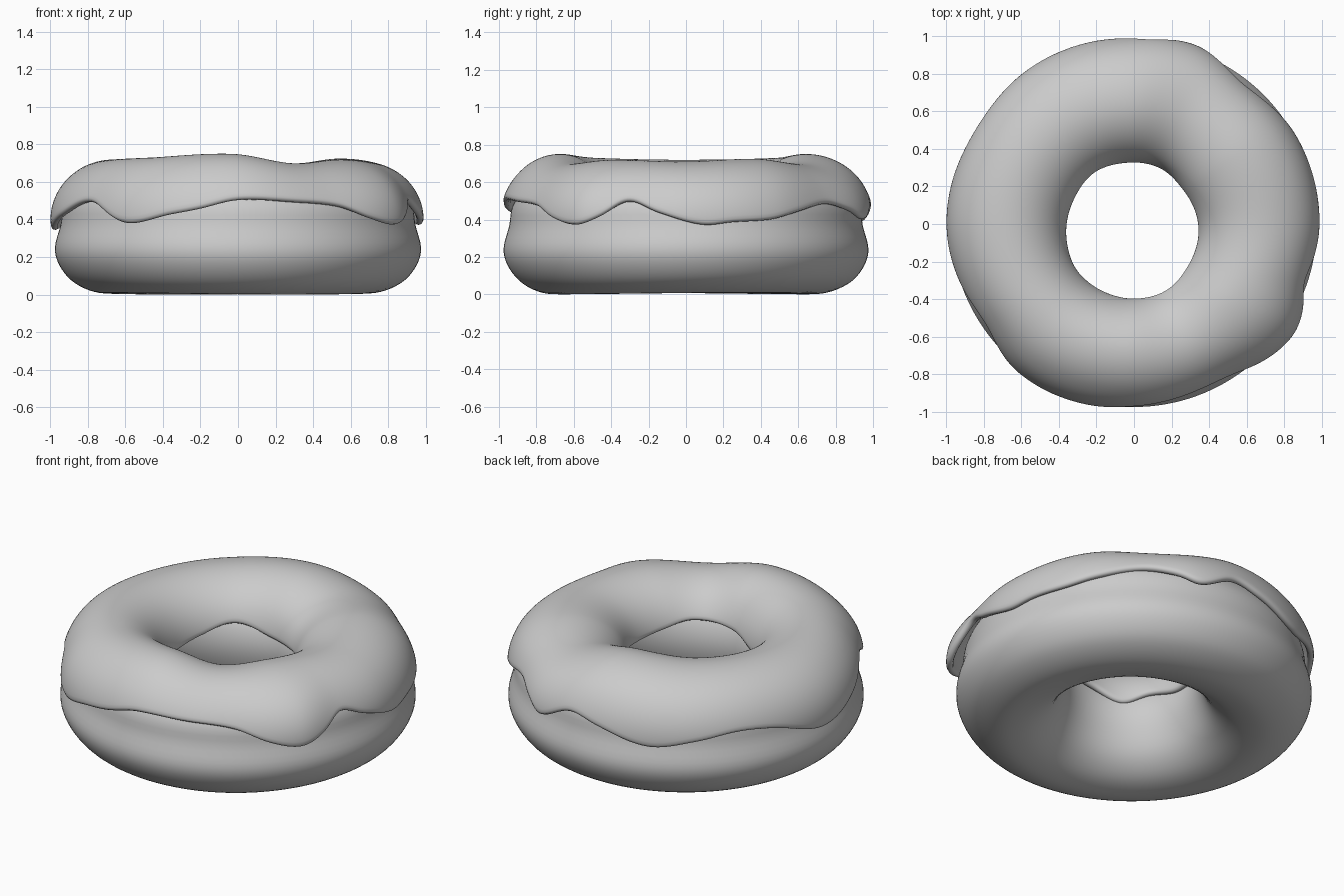
import bpy, bmesh
from math import sin, cos, acos, radians, pi

if "Cube" in bpy.data.objects:
    bpy.data.objects.remove(bpy.data.objects["Cube"])


def smooth_loop(keys, period):
    """Periodic cubic curve through (position, value) keys."""
    n = len(keys)

    def key(i):
        return keys[i % n][0] + period * (i // n), keys[i % n][1]

    def slope(i):
        (a, u), (b, v) = key(i - 1), key(i + 1)
        return (v - u) / (b - a)

    def f(x):
        x = (x - keys[0][0]) % period + keys[0][0]
        i = max(k for k in range(n) if keys[k][0] <= x + 1e-9)
        (a, u), (b, v) = key(i), key(i + 1)
        d = b - a
        t = (x - a) / d
        return ((2*t**3 - 3*t**2 + 1) * u + (t**3 - 2*t*t + t) * d * slope(i)
                + (3*t*t - 2*t**3) * v + (t**3 - t*t) * d * slope(i + 1))
    return f


def ring_mesh(name, point, around, across, closed):
    """Sweep a cross-section point(angle_deg, j) around z."""
    bm = bmesh.new()
    g = [[bm.verts.new(point(360 * i / around, j)) for j in range(across)]
         for i in range(around)]
    for i in range(around):
        k = (i + 1) % around
        for j in range(across if closed else across - 1):
            m = (j + 1) % across
            bm.faces.new((g[i][j], g[k][j], g[k][m], g[i][m]))
    me = bpy.data.meshes.new(name)
    bm.to_mesh(me)
    bm.free()
    for p in me.polygons:
        p.use_smooth = True
    ob = bpy.data.objects.new(name, me)
    bpy.context.collection.objects.link(ob)
    return ob


def place(r, z, a):
    # The hole sits slightly off centre, the rim does not
    w = min(1, max(0, (0.9 - r) / 0.5))
    t = radians(a)
    return r * cos(t) - 0.01 * w, r * sin(t) - 0.033 * w, z


# Dough: pinched waist outside, flared hole below
profile = [(0.975, 0.25), (0.945, 0.37), (0.925, 0.48), (0.84, 0.59), (0.68, 0.64),
           (0.52, 0.60), (0.42, 0.52), (0.375, 0.40), (0.385, 0.27), (0.445, 0.13),
           (0.55, 0.04), (0.68, 0.005), (0.79, 0.02), (0.89, 0.075), (0.955, 0.16)]
N = len(profile)
dough_r = smooth_loop([(i, p[0]) for i, p in enumerate(profile)], N)
dough_z = smooth_loop([(i, p[1]) for i, p in enumerate(profile)], N)


def dough_point(a, j):
    r, z = dough_r(j / 4), dough_z(j / 4)
    return place(r, max(0, z + 0.004 * sin(radians(2 * a + 40))), a)


dough = ring_mesh("dough", dough_point, 144, N * 4, True)

# Icing: edge heights, outer radius and crown height by angle
outer_hem = smooth_loop([
    (5, .37), (15, .385), (28, .40), (38, .44), (53, .49), (64, .45), (72, .40),
    (84, .49), (95, .45), (113, .37), (128, .41), (142, .45), (155, .43), (175, .34),
    (195, .42), (214, .50), (233, .38), (249, .43), (258, .46), (270, .51), (288, .50),
    (304, .475), (315, .405), (325, .37), (333, .42), (341, .505), (351, .44)], 360)
inner_hem = smooth_loop([
    (0, .45), (30, .47), (58, .43), (90, .45), (123, .51), (155, .46), (188, .43),
    (215, .46), (238, .41), (265, .48), (303, .51), (330, .47)], 360)
outer_rad = smooth_loop([
    (0, .99), (30, .985), (51, .965), (70, 1.01), (95, 1.0), (126, 1.0), (153, .99),
    (180, 1.0), (214, .975), (233, 1.005), (270, .995), (300, .97), (325, 1.035),
    (341, .985)], 360)
crown = smooth_loop([
    (0, .71), (35, .725), (64, .70), (92, .75), (130, .73), (180, .72), (225, .73),
    (268, .75), (296, .70), (325, .72)], 360)
inner_rad = smooth_loop([
    (0, .35), (35, .34), (65, .36), (100, .355), (150, .345), (185, .35),
    (225, .36), (270, .355), (320, .345)], 360)
ACROSS = 28


def icing_point(a, j):
    top, mid = crown(a), 0.66
    base_o, base_i = 0.40, 0.43
    end_o = acos((outer_hem(a) - base_o) / (top - base_o))
    end_i = -acos((inner_hem(a) - base_i) / (top - base_i))
    p = end_o + (end_i - end_o) * j / (ACROSS - 1)
    if p > 0:
        r, z = mid + (outer_rad(a) - mid) * sin(p), base_o + (top - base_o) * cos(p)
    else:
        r, z = mid + (mid - inner_rad(a)) * sin(p), base_i + (top - base_i) * cos(p)
    return place(r, z, a)


icing = ring_mesh("icing", icing_point, 180, ACROSS, False)
shell = icing.modifiers.new("thickness", 'SOLIDIFY')
shell.thickness = 0.04
shell.offset = -1
soft = icing.modifiers.new("soft_rim", 'SUBSURF')
soft.levels = soft.render_levels = 1
